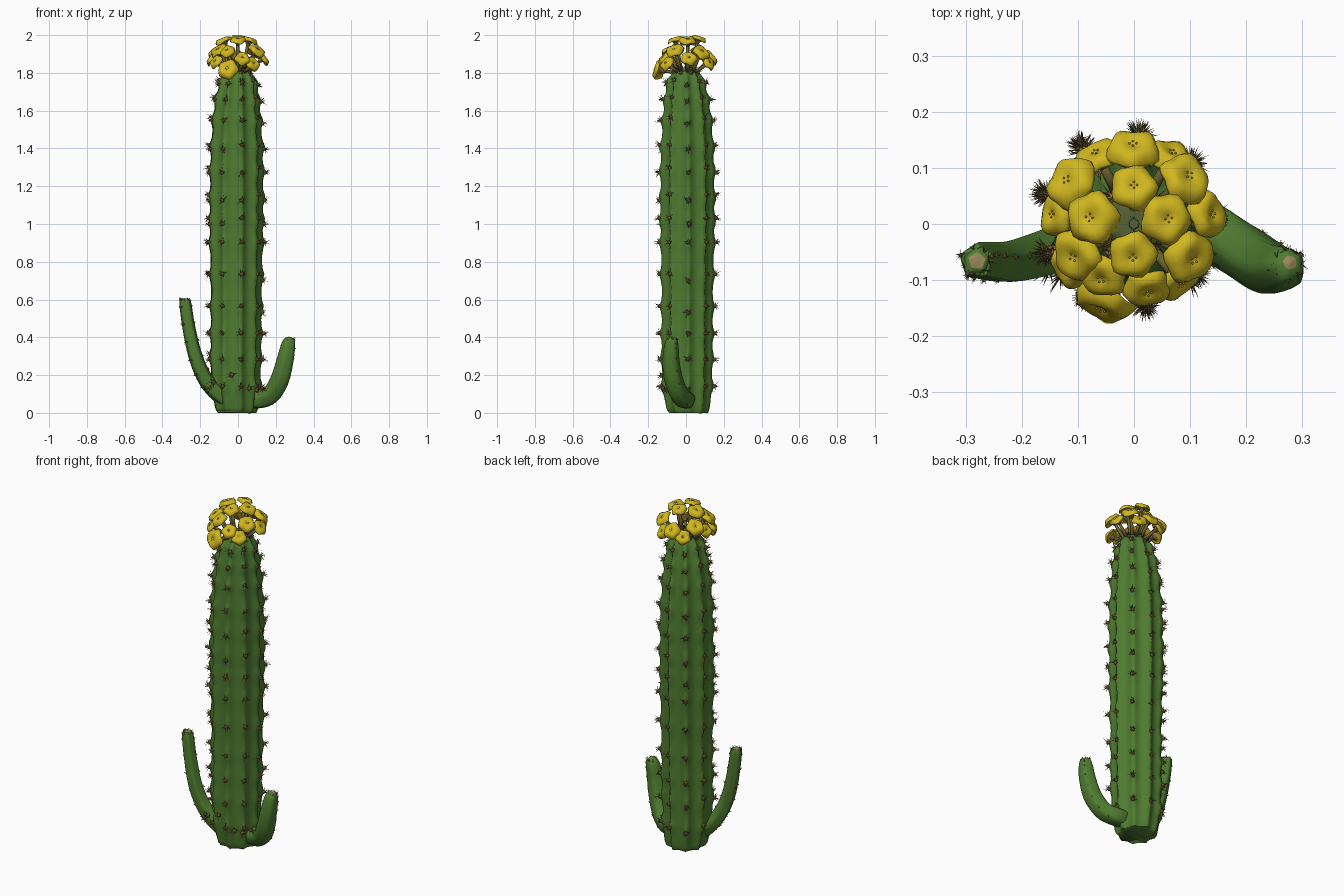
import bpy, bmesh, math, random
from mathutils import Vector, Matrix

if "Cube" in bpy.data.objects:
    bpy.data.objects.remove(bpy.data.objects["Cube"])

random.seed(4)
UP = Vector((0, 0, 1))


def mat(name, c):
    m = bpy.data.materials.new(name)
    m.diffuse_color = (*c, 1)
    m.use_nodes = True
    m.node_tree.nodes["Principled BSDF"].inputs["Base Color"].default_value = m.diffuse_color
    return m


GREEN = mat("cactus green", (0.078, 0.200, 0.030))
YELLOW = mat("petal yellow", (0.64, 0.48, 0.014))
ORANGE = mat("stamen orange", (0.56, 0.34, 0.015))
STALK = mat("stalk olive brown", (0.15, 0.12, 0.03))
SPINE = mat("spine brown", (0.13, 0.095, 0.03))
AREOLE = mat("areole tan", (0.36, 0.20, 0.06))
TAN = mat("tip tan", (0.33, 0.25, 0.10))
CROWN = mat("crown olive", (0.09, 0.12, 0.035))


def finish(bm, name, mats, smooth=True):
    bmesh.ops.recalc_face_normals(bm, faces=bm.faces)
    me = bpy.data.meshes.new(name)
    bm.to_mesh(me)
    bm.free()
    for m in mats:
        me.materials.append(m)
    for p in me.polygons:
        p.use_smooth = smooth
    ob = bpy.data.objects.new(name, me)
    bpy.context.collection.objects.link(ob)
    return ob


def smooth_path(keys, steps):
    """Catmull-Rom through (x, y, z, radius) keys."""
    k = [Vector(p) for p in keys]
    k = [k[0]] + k + [k[-1]]
    out = []
    for i in range(1, len(k) - 2):
        a, b, c, d = k[i - 1:i + 3]
        for s in range(steps):
            t = s / steps
            out.append(0.5 * (2 * b + (c - a) * t + (2 * a - 5 * b + 4 * c - d) * t * t
                              + (3 * b - a - 3 * c + d) * t ** 3))
    return out + [k[-1]]


def frame(path, i):
    t = (path[min(i + 1, len(path) - 1)].xyz - path[max(i - 1, 0)].xyz).normalized()
    u = Vector((0, 1, 0)).cross(t).normalized()
    return u, t.cross(u)


def ribbed_stem(name, keys, steps, segs, ribs, phase, depth, tip_mat, tip_rings, bump=None):
    path = smooth_path(keys, steps)
    bm = bmesh.new()
    rings = []
    for i, p in enumerate(path):
        u, v = frame(path, i)
        ring = []
        for s in range(segs):
            a = phase + 2 * math.pi * s / segs
            valley = abs(math.sin(ribs * (a - phase) / 2))
            r = p.w * (1 - depth * valley)
            if bump:
                r += bump(p.z) * (1 - valley) ** 1.5
            ring.append(bm.verts.new(p.xyz + (u * math.cos(a) + v * math.sin(a)) * r))
        rings.append(ring)
    for i in range(len(rings) - 1):
        for s in range(segs):
            n = (s + 1) % segs
            f = bm.faces.new((rings[i][s], rings[i][n], rings[i + 1][n], rings[i + 1][s]))
            f.material_index = int(i >= len(rings) - 1 - tip_rings)
    bm.faces.new(rings[0][::-1])
    bm.faces.new(rings[-1]).material_index = 1
    finish(bm, name, [GREEN, tip_mat])
    return path


# spines and areoles share two growing meshes
spine_bm, areole_bm = bmesh.new(), bmesh.new()


def cluster(pos, normal, size, count, areole=True):
    normal = normal.normalized()
    q = normal.to_track_quat('Z', 'Y')
    for k in range(count):
        a = 2 * math.pi * (k + random.random() * 0.7) / count
        tilt = random.uniform(0.25, 1.45)
        d = q @ Vector((math.sin(tilt) * math.cos(a), math.sin(tilt) * math.sin(a), math.cos(tilt)))
        length = size * random.uniform(0.7, 1.15)
        side = d.orthogonal().normalized() * size * 0.08
        other = d.cross(side)
        base = [spine_bm.verts.new(pos + side * math.cos(w) + other * math.sin(w)) for w in (0, 2.09, 4.19)]
        tip = spine_bm.verts.new(pos + d * length)
        for j in range(3):
            spine_bm.faces.new((base[j], base[(j + 1) % 3], tip))
        spine_bm.faces.new(base[::-1])
    if areole:
        m = Matrix.Translation(pos) @ q.to_matrix().to_4x4() @ Matrix.Diagonal((1, 1, 0.8, 1))
        bmesh.ops.create_icosphere(areole_bm, subdivisions=1, radius=size * 0.38, matrix=m)


# trunk with nine knobbly ribs
ROWS = [0.14, 0.29, 0.42, 0.56, 0.73, 0.90, 1.02, 1.14, 1.28, 1.41, 1.55, 1.66, 1.75]
RIBS = 9


def knob(z):
    return 0.014 * sum(math.exp(-((z - r) / 0.03) ** 2) for r in ROWS)


PHASE = math.radians(-78)
trunk = ribbed_stem("trunk", [
    (-0.01, 0.01, 0, 0.104), (-0.01, 0.01, 0.04, 0.119), (-0.015, 0.005, 0.2, 0.133), (-0.012, 0.006, 0.6, 0.136),
    (-0.012, 0.007, 1.0, 0.142), (-0.01, 0.006, 1.35, 0.140), (-0.008, 0.004, 1.58, 0.125),
    (-0.002, 0, 1.72, 0.102), (0, 0, 1.79, 0.078), (0, 0, 1.825, 0.045), (0, 0, 1.83, 0.006)],
    12, 54, RIBS, PHASE, 0.15, CROWN, 18, knob)

# spine clusters along the trunk ribs
for k in range(RIBS):
    a = PHASE + k * math.tau / RIBS
    out = Vector((math.cos(a), math.sin(a), 0))
    for z in ROWS:
        zz = z + 0.012 * math.sin(k * 2.3)
        p = min(trunk, key=lambda q: abs(q.z - zz))
        cluster(p.xyz + out * (p.w + knob(p.z) - 0.001), out + UP * 0.15, 0.032, 11)
# spiny ring around the crown
for k in range(14):
    a = k * math.tau / 14
    out = Vector((math.cos(a), math.sin(a), 0))
    cluster(out * (0.065 if k % 2 else 0.045) + UP * (1.80 if k % 2 else 1.822), out + UP, 0.032, 7, k % 2)

# side arms
left = ribbed_stem("left_arm", [
    (-0.06, -0.03, 0.07, 0.05), (-0.13, -0.045, 0.125, 0.046), (-0.185, -0.06, 0.2, 0.042),
    (-0.228, -0.07, 0.31, 0.039), (-0.26, -0.068, 0.45, 0.036), (-0.279, -0.066, 0.58, 0.033),
    (-0.28, -0.066, 0.602, 0.022), (-0.28, -0.066, 0.606, 0.003)],
    6, 20, 5, 0.3, 0.16, TAN, 4)
right = ribbed_stem("right_arm", [
    (0.05, 0.0, 0.075, 0.05), (0.12, -0.005, 0.072, 0.052), (0.18, -0.038, 0.10, 0.052),
    (0.225, -0.068, 0.18, 0.052), (0.252, -0.08, 0.28, 0.047), (0.268, -0.077, 0.36, 0.039),
    (0.276, -0.07, 0.392, 0.025), (0.279, -0.068, 0.402, 0.003)],
    6, 20, 5, 0.6, 0.1, TAN, 3)

# small spines on the arms
for path, phase, ks in ((left, 0.3, (0, 2, 3)), (right, 0.6, (0,))):
    for i in range(9, len(path) - 8, 4):
        u, v = frame(path, i)
        for k in ks:
            a = phase + k * math.tau / 5
            n = u * math.cos(a) + v * math.sin(a)
            cluster(path[i].xyz + n * path[i].w, n, 0.012, 5)
    end = path[-8]
    for k in range(7):
        n = Vector((math.cos(k * 0.9), math.sin(k * 0.9), 0.5))
        cluster(end.xyz + Vector((n.x, n.y, 0)) * end.w * 0.85, n, 0.017, 5, False)
# extra spines where the arms leave the trunk
for p in ((-0.035, -0.128, 0.2), (0.06, -0.12, 0.13), (0.1, -0.1, 0.12), (0.125, -0.06, 0.13),
          (-0.13, -0.09, 0.16), (-0.15, -0.08, 0.13)):
    cluster(Vector(p), Vector((p[0], p[1], 0.02)), 0.036, 11)

finish(spine_bm, "spines", [SPINE], False)
finish(areole_bm, "areoles", [AREOLE], False)


def flower(n, pos, size):
    """Drooping rounded blossom on a thin stalk, facing away from the crown."""
    pos = Vector(pos)
    root = Vector((pos.x * 0.4, pos.y * 0.4, 1.805))
    d = (Vector((pos.x, pos.y, 0)) * 0.9 + UP * (pos.z - 1.80) * 0.9 + UP * 0.03).normalized()
    q = d.to_track_quat('Z', 'Y')
    spin = random.random() * 6
    bm = bmesh.new()
    # rows: radius, height, lobe depth, material of the band that follows
    rows = [(0.14, -1.0, 0, 1), (0.28, -0.7, 0, 1), (0.42, -0.42, 0, 2), (0.80, -0.36, 0.04, 0),
            (1.04, -0.48, 0.07, 0), (1.03, -0.36, 0.07, 0), (0.86, -0.06, 0.05, 0), (0.55, 0.05, 0.02, 0),
            (0.22, -0.03, 0, 0), (0.07, -0.12, 0, 2)]
    rings = []
    for r, h, lobe, _ in rows:
        ring = []
        for s in range(20):
            a = math.tau * s / 20
            w = r * (1 - lobe + lobe * math.cos(5 * a))
            hh = h + (0.10 * math.sin(3 * a + spin) if r > 0.85 else 0)
            ring.append(bm.verts.new(pos + q @ Vector((w * math.cos(a + spin), w * math.sin(a + spin), hh)) * size))
        rings.append(ring)
    for i in range(len(rings) - 1):
        for s in range(20):
            t = (s + 1) % 20
            bm.faces.new((rings[i][s], rings[i][t], rings[i + 1][t], rings[i + 1][s])).material_index = rows[i][3]
    bm.faces.new(rings[-1]).material_index = 2
    # stalk
    base = pos - d * size * 0.9
    axis = base - root
    m = Matrix.Translation((root + base) / 2) @ axis.to_track_quat('Z', 'Y').to_matrix().to_4x4()
    old = set(bm.faces)
    bmesh.ops.create_cone(bm, segments=7, radius1=0.011, radius2=0.008, depth=axis.length + 0.006,
                          cap_ends=True, matrix=m)
    for f in set(bm.faces) - old:
        f.material_index = 1
    # stamens
    old = set(bm.faces)
    for k in range(4):
        a = k * math.tau / 4
        o = pos + q @ Vector((0.13 * math.cos(a), 0.13 * math.sin(a), -0.03)) * size
        bmesh.ops.create_icosphere(bm, subdivisions=1, radius=0.0022, matrix=Matrix.Translation(o))
    for f in set(bm.faces) - old:
        f.material_index = 2
    finish(bm, "flower_%02d" % n, [YELLOW, STALK, ORANGE])


# flower crown: upper ring, then lower ring
FLOWERS = [
    (0.0, 0.07, 1.992, 0.043), (-0.08, 0.012, 1.982, 0.049), (0.062, 0.01, 1.984, 0.047),
    (-0.002, -0.06, 1.986, 0.044), (0.10, 0.088, 1.92, 0.049), (-0.122, 0.08, 1.92, 0.050),
    (0.108, -0.065, 1.93, 0.049), (-0.11, -0.06, 1.93, 0.050), (-0.002, 0.145, 1.89, 0.048),
    (0.142, 0.018, 1.885, 0.044), (-0.148, 0.018, 1.88, 0.041), (0.025, -0.125, 1.885, 0.043),
    (-0.06, -0.10, 1.925, 0.044), (-0.06, -0.155, 1.825, 0.057), (0.085, -0.11, 1.855, 0.042),
    (-0.07, 0.13, 1.86, 0.042), (0.07, 0.13, 1.86, 0.042), (-0.125, -0.085, 1.865, 0.040)]
for n, (x, y, z, s) in enumerate(FLOWERS):
    flower(n + 1, (x, y, z), s)
